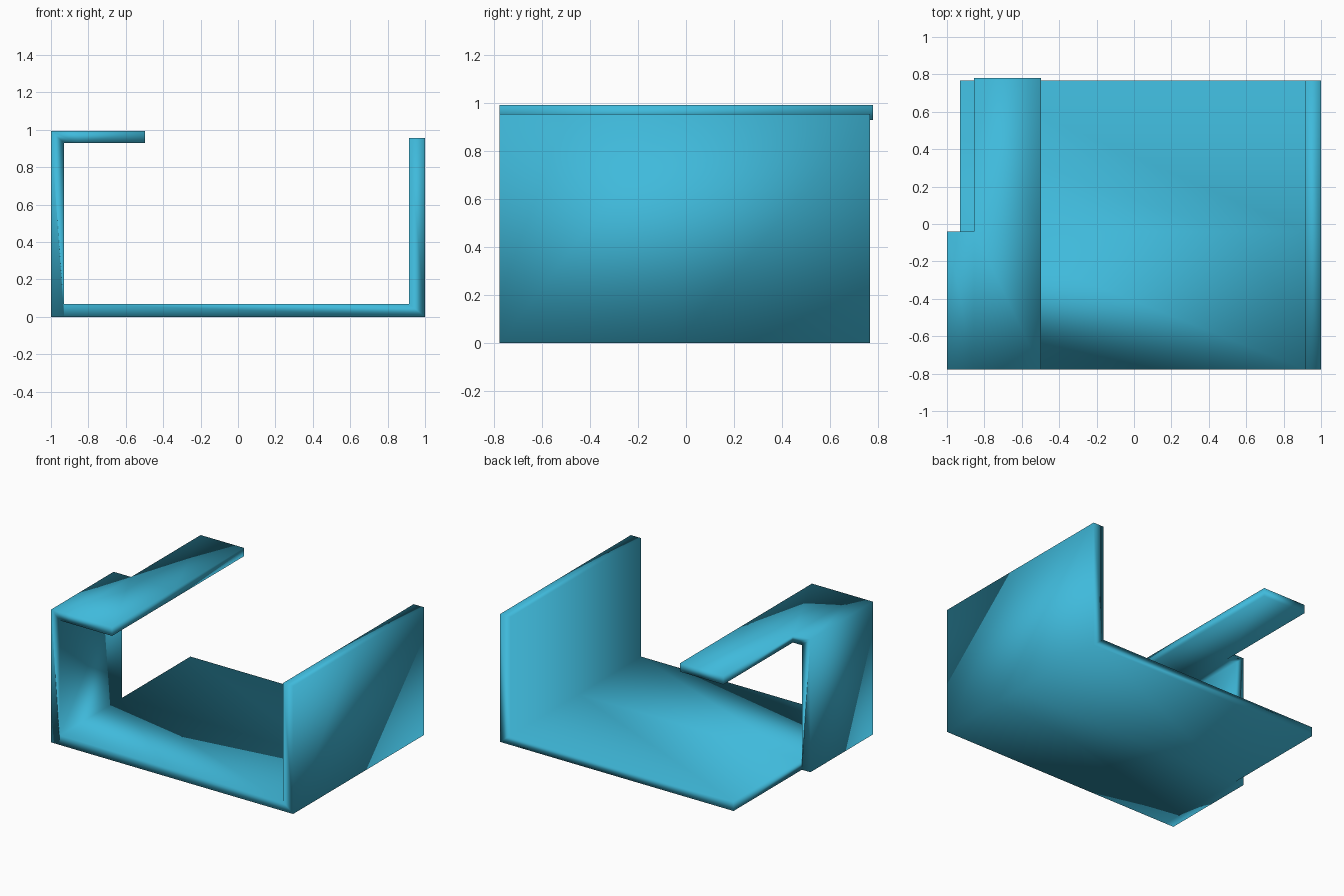
import bpy
import bmesh

if "Cube" in bpy.data.objects:
    bpy.data.objects.remove(bpy.data.objects["Cube"])

FRONT, NOTCH, FLOOR_END, FLANGE_END = -0.777, -0.04, 0.767, 0.78

# Cross-section pieces in (x, z), joined along shared edges
SECTIONS = {
    "left_wall": [(-1, 0), (-0.93, 0), (-0.93, 0.07), (-0.93, 0.93),
                  (-0.855, 0.93), (-0.855, 0.993), (-1, 0.993)],
    "floor_and_right_wall": [(-0.93, 0), (1, 0), (1, 0.955), (0.915, 0.955),
                             (0.915, 0.07), (-0.93, 0.07)],
    "flange": [(-0.855, 0.93), (-0.497, 0.93), (-0.497, 0.993), (-0.855, 0.993)],
}


def extrude_to(bm, faces, y, keep=False):
    """Extrude faces backwards until they lie at the given y."""
    res = bmesh.ops.extrude_face_region(bm, geom=faces, use_keep_orig=keep)["geom"]
    for v in res:
        if isinstance(v, bmesh.types.BMVert):
            v.co.y = y
    if not keep:
        bmesh.ops.delete(bm, geom=[f for f in faces if f.is_valid], context="FACES_ONLY")
    return [f for f in res if isinstance(f, bmesh.types.BMFace)]


bm = bmesh.new()
verts = {}
for outline in SECTIONS.values():
    for x, z in outline:
        if (x, z) not in verts:
            verts[x, z] = bm.verts.new((x, FRONT, z))
front = [bm.faces.new([verts[p] for p in o]) for o in SECTIONS.values()]

# Full section up to the notch, then floor and flange carry on separately
back = extrude_to(bm, front, NOTCH, keep=True)
floor = [f for f in back if max(v.co.x for v in f.verts) > 0.5]
flange = [f for f in back if min(v.co.z for v in f.verts) > 0.5]
extrude_to(bm, floor, FLOOR_END)
extrude_to(bm, flange, FLANGE_END)
bmesh.ops.recalc_face_normals(bm, faces=bm.faces[:])
for f in bm.faces:
    f.smooth = True

# Bracket object with one blue colour
mesh = bpy.data.meshes.new("folded_bracket")
bm.to_mesh(mesh)
bm.free()
blue = bpy.data.materials.new("sky blue")
blue.diffuse_color = (0.05, 0.49, 0.71, 1)
blue.use_nodes = True
blue.node_tree.nodes["Principled BSDF"].inputs["Base Color"].default_value = blue.diffuse_color
mesh.materials.append(blue)
bracket = bpy.data.objects.new("folded_bracket", mesh)
bpy.context.collection.objects.link(bracket)
